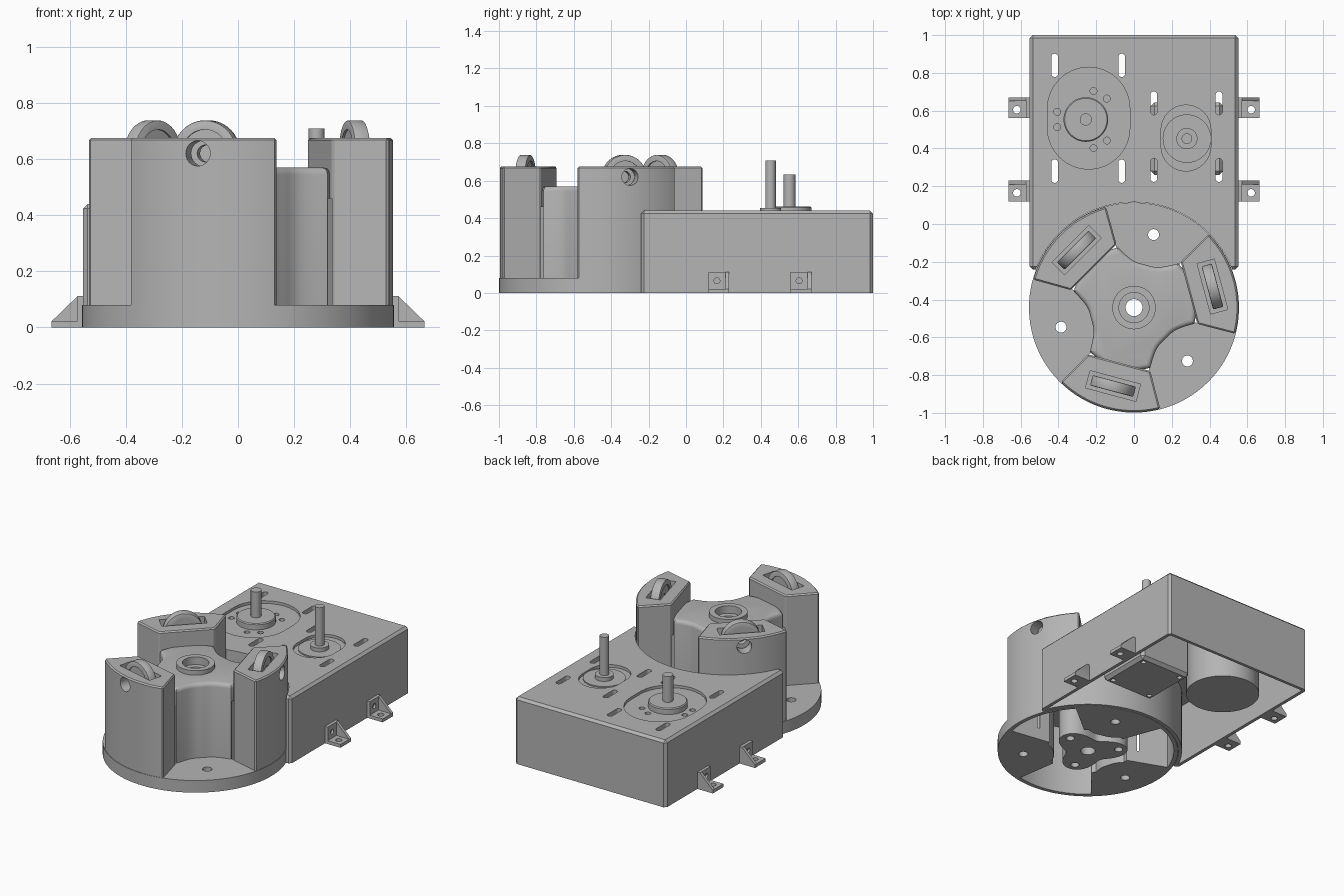
import bpy, bmesh, math
from math import cos, sin, radians, pi
from mathutils import Matrix, Vector

if "Cube" in bpy.data.objects:
    bpy.data.objects.remove(bpy.data.objects["Cube"], do_unlink=True)

grey = bpy.data.materials.new("plain_grey")
grey.use_nodes = True
grey.diffuse_color = (0.46, 0.46, 0.46, 1)
grey.node_tree.nodes["Principled BSDF"].inputs["Base Color"].default_value = grey.diffuse_color

CY = -0.4425           # drum axis
R = 0.556              # drum radius
PILLARS = (15, 135, 255)


# ---------- helpers ----------
def prism(name, outline, z0, z1):
    """Extrude a closed counter-clockwise outline from z0 to z1."""
    bm = bmesh.new()
    low = [bm.verts.new((x, y, z0)) for x, y in outline]
    high = [bm.verts.new((x, y, z1)) for x, y in outline]
    n = len(low)
    bm.faces.new(low[::-1])
    bm.faces.new(high)
    for i in range(n):
        j = (i + 1) % n
        bm.faces.new((low[i], low[j], high[j], high[i]))
    bmesh.ops.recalc_face_normals(bm, faces=bm.faces)
    mesh = bpy.data.meshes.new(name)
    bm.to_mesh(mesh)
    bm.free()
    ob = bpy.data.objects.new(name, mesh)
    bpy.context.collection.objects.link(ob)
    mesh.materials.append(grey)
    return ob


def circle(x, y, r, n=32):
    return [(x + r * cos(2 * pi * i / n), y + r * sin(2 * pi * i / n)) for i in range(n)]


def rect(x0, x1, y0, y1):
    return [(x0, y0), (x1, y0), (x1, y1), (x0, y1)]


def stadium(x, y, half_w, half_l, n=16):
    """Slot outline with round ends, long along y."""
    pts = []
    for side, start in ((1, 0), (-1, pi)):
        for i in range(n + 1):
            a = start + pi * i / n
            pts.append((x + half_w * cos(a), y + side * (half_l - half_w) + half_w * sin(a)))
    return pts


def polar(fn, step=3):
    """Outline around the drum axis with radius fn(degrees off the nearest pillar)."""
    pts = []
    for d in range(0, 360, step):
        off = abs((d - 15 + 60) % 120 - 60)
        pts.append((fn(off) * cos(radians(d)), CY + fn(off) * sin(radians(d))))
    return pts


def bake(ob):
    dg = bpy.context.evaluated_depsgraph_get()
    mesh = bpy.data.meshes.new_from_object(ob.evaluated_get(dg))
    ob.modifiers.clear()
    ob.data = mesh


def bevel(ob, width, segments=1):
    m = ob.modifiers.new("bevel", "BEVEL")
    m.width, m.segments, m.limit_method = width, segments, "ANGLE"
    m.angle_limit = radians(40)
    bake(ob)
    return ob


def combine(ob, others, operation="DIFFERENCE"):
    for other in others:
        m = ob.modifiers.new("bool", "BOOLEAN")
        m.operation, m.solver, m.object = operation, "EXACT", other
        bake(ob)
        bpy.data.objects.remove(other, do_unlink=True)
    return ob


def hole(x, y, r, z0=-0.1, z1=0.9):
    return prism("cutter", circle(x, y, r, 24), z0, z1)


def place(ob, matrix):
    ob.data.transform(matrix)
    return ob


def at_angle(deg):
    """Local x becomes the radial direction of the drum."""
    return Matrix.Translation((0, CY, 0)) @ Matrix.Rotation(radians(deg), 4, "Z")


def radial_cylinder(name, deg, r, r0, r1, z, n=48):
    ob = prism(name, circle(0, 0, r, n), r0, r1)
    return place(ob, at_angle(deg) @ Matrix.Translation((0, 0, z)) @ Matrix.Rotation(pi / 2, 4, "Y"))


# ---------- drum with three pillars ----------
def body_radius(off):
    return 0.33 if off < 30 else 0.235 + 0.095 * (1 - (off - 30) / 30) ** 3


drum = prism("drum", circle(0, CY, R, 128), 0, 0.08)
body = prism("body", polar(body_radius), 0.01, 0.57)
top_edges = body.data
bm = bmesh.new()
bm.from_mesh(top_edges)
rim = [e for e in bm.edges if all(v.co.z > 0.5 for v in e.verts)]
bmesh.ops.bevel(bm, geom=rim, offset=0.025, segments=4, affect="EDGES", profile=0.5)
bm.to_mesh(top_edges)
bm.free()
combine(drum, [body, prism("hub", circle(0, CY, 0.115, 48), 0.5, 0.6)], "UNION")

for deg in PILLARS:
    arc = [radians(-29.5 + 59 * i / 24) for i in range(25)]
    shape = [(0.553 * cos(a), 0.553 * sin(a)) for a in arc]
    shape += [(0.302, 0.302 * math.tan(arc[-1])), (0.302, 0.302 * math.tan(arc[0]))]
    pillar = bevel(prism("pillar", shape, 0.02, 0.675), 0.008)
    combine(drum, [place(pillar, at_angle(deg))], "UNION")

# hollow underside, wheel slots, screw holes and bores
cuts = [prism("cutter", polar(lambda o: 0.53 if o <= 27 else body_radius(max(o, 36)) - 0.022), -0.1, 0.46),
        hole(0, CY, 0.08, 0.55), hole(0, CY, 0.045)]
for deg in PILLARS:
    cuts.append(place(prism("cutter", rect(0.383, 0.477, -0.138, 0.138), 0.49, 0.8), at_angle(deg)))
    cuts.append(radial_cylinder("cutter", deg, 0.045, 0.46, 0.6, 0.62, 24))
    a = radians(deg + 60)
    cuts.append(hole(0.4 * cos(a), CY + 0.4 * sin(a), 0.029))
combine(drum, cuts)

# three-lobed mount under the hub
mount = prism("lobed_mount", polar(lambda o: 0.19 + 0.055 * cos(radians(3 * o))), 0.002, 0.47)
combine(mount, [hole(0, CY, 0.045)] + [
    hole(0.19 * cos(radians(d)), CY + 0.19 * sin(radians(d)), 0.026, -0.1, 0.1) for d in PILLARS])

# rollers in the pillar tops
for i, deg in enumerate(PILLARS):
    roller = bevel(radial_cylinder("roller_%d" % (i + 1), deg, 0.118, 0.402, 0.458, 0.62, 64), 0.005, 2)
    combine(roller, [radial_cylinder("cutter", deg, r, r0, r1, 0.62) for r, r0, r1 in
                     ((0.085, 0.45, 0.5), (0.085, 0.35, 0.41), (0.03, 0.3, 0.6))])

# ---------- motor housing ----------
housing = bevel(prism("housing", rect(-0.552, 0.552, -0.24, 1.0), -0.03, 0.44), 0.016)
a = math.acos(0.53 / 0.58)
cavity = [(0.53, 0.98), (-0.53, 0.98)]
for i in range(49):
    t = pi - a - (pi - 2 * a) * i / 48
    cavity.append((0.58 * cos(t), CY + 0.58 * sin(t)))
cuts = [prism("cutter", rect(-1, 1, -1, 2), -0.2, 0),
        prism("cutter", circle(0, CY, 0.558, 128), -0.1, 0.9),
        prism("cutter", cavity, -0.1, 0.4),
        prism("cutter", stadium(-0.24, 0.56, 0.218, 0.27), 0.422, 0.6),
        prism("cutter", stadium(0.275, 0.455, 0.132, 0.175), 0.422, 0.6)]
for x0, x1, y0, y1 in ((-0.42, -0.065, 0.28, 0.84), (0.105, 0.45, 0.285, 0.64)):
    cuts += [prism("cutter", stadium(x, y, 0.018, 0.062), 0.3, 0.6) for x in (x0, x1) for y in (y0, y1)]
for d in (15, 45, 75):
    t = radians(d)
for d in (45, 75, 165, 195, 285, 315):
    t = radians(d)
    cuts.append(hole(-0.255 + 0.157 * cos(t), 0.553 + 0.157 * sin(t), 0.018, 0.3, 0.6))
combine(housing, cuts)

# ---------- motors ----------
prism("round_motor", circle(-0.25, 0.553, 0.225, 64), 0.06, 0.405)
boss = prism("round_motor_boss", circle(-0.255, 0.553, 0.118, 48), 0.41, 0.462)
bevel(boss, 0.006)
prism("round_motor_shaft", circle(-0.255, 0.553, 0.032), 0.4, 0.632)

square = bevel(prism("square_motor", rect(0.088, 0.472, 0.26, 0.644), 0.015, 0.405), 0.02)
combine(square, [hole(0.28 + sx * 0.145, 0.452 + sy * 0.145, 0.016, -0.1, 0.06)
                 for sx in (-1, 1) for sy in (-1, 1)])
prism("square_motor_plate", circle(0.28, 0.452, 0.128, 48), 0.41, 0.43)
prism("square_motor_boss", circle(0.28, 0.452, 0.056), 0.41, 0.455)
prism("square_motor_shaft", circle(0.28, 0.452, 0.028), 0.4, 0.708)

# ---------- mounting brackets ----------
for side, label in ((1, "left"), (-1, "right")):
    for y, where in ((0.175, "front"), (0.615, "back")):
        foot = prism("%s_%s_bracket" % (label, where), rect(0.545, 0.665, -0.055, 0.055), 0, 0.022)
        wall = prism("wall", rect(0.545, 0.572, -0.055, 0.055), 0.001, 0.112)
        gusset = prism("gusset", [(0.55, 0.002), (0.664, 0.002), (0.664, 0.022), (0.572, 0.111), (0.55, 0.111)],
                       -0.055, -0.035)
        place(gusset, Matrix.Rotation(pi / 2, 4, "X"))
        combine(foot, [wall, gusset], "UNION")
        peg = place(prism("cutter", circle(0, 0, 0.016, 20), 0.558, 0.7),
                    Matrix.Translation((0, -0.01, 0.065)) @ Matrix.Rotation(pi / 2, 4, "Y"))
        combine(foot, [hole(0.62, -0.01, 0.02, -0.1, 0.1), peg])
        place(foot, Matrix.Translation((0, y, 0)) @ Matrix.Diagonal((side, 1, 1, 1)))
        if side < 0:
            foot.data.flip_normals()

# ---------- shading ----------
bpy.ops.object.select_all(action="DESELECT")
for ob in bpy.context.collection.objects:
    if ob.type == "MESH":
        ob.select_set(True)
        bpy.context.view_layer.objects.active = ob
bpy.ops.object.shade_smooth_by_angle(angle=radians(30))
